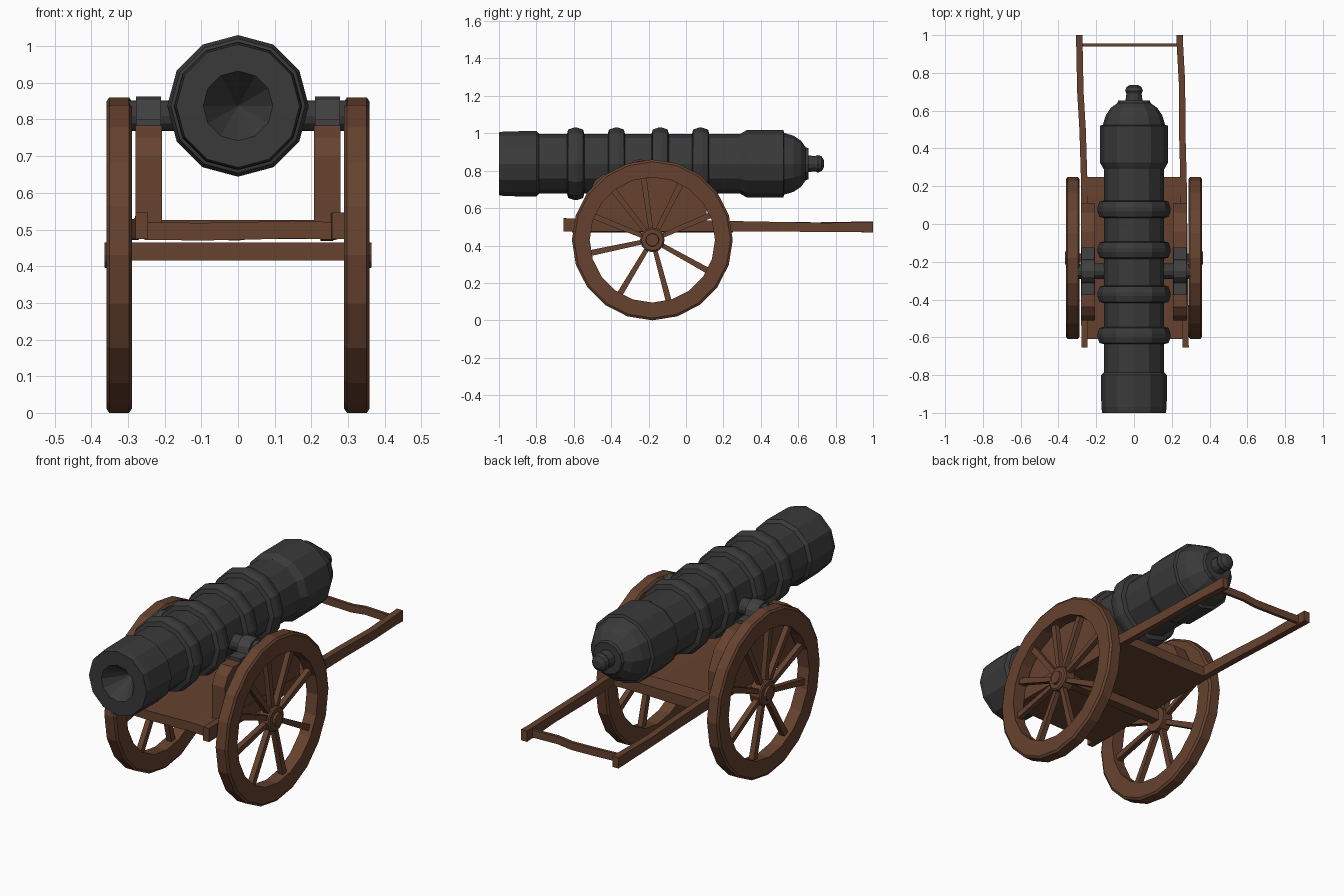
import bpy, bmesh, math
from mathutils import Vector

if "Cube" in bpy.data.objects:
    bpy.data.objects.remove(bpy.data.objects["Cube"])


def material(name, rgb):
    m = bpy.data.materials.new(name)
    m.diffuse_color = (*rgb, 1)
    m.use_nodes = True
    m.node_tree.nodes["Principled BSDF"].inputs["Base Color"].default_value = m.diffuse_color
    return m


IRON = material("dark iron", (0.042, 0.042, 0.042))
FITTING = material("iron fittings", (0.052, 0.052, 0.052))
WOOD = material("brown wood", (0.132, 0.054, 0.028))


def finish(name, bm, mat):
    bmesh.ops.remove_doubles(bm, verts=bm.verts, dist=1e-5)
    bmesh.ops.recalc_face_normals(bm, faces=bm.faces)
    me = bpy.data.meshes.new(name)
    bm.to_mesh(me)
    bm.free()
    ob = bpy.data.objects.new(name, me)
    me.materials.append(mat)
    bpy.context.collection.objects.link(ob)
    return ob


def lathe(name, profile, segs, axis, centre, mat, closed=False):
    """Spin (axial, radius) points around the x or y axis."""
    bm = bmesh.new()
    rings = []
    for a, r in profile:
        ring = []
        for i in range(segs):
            t = 2 * math.pi * i / segs
            u, w = r * math.sin(t), r * math.cos(t)
            p = (a, u, w) if axis == 'x' else (u, a, w)
            ring.append(bm.verts.new(Vector(p) + Vector(centre)))
        rings.append(ring)
    pairs = list(zip(rings, rings[1:]))
    if closed:
        pairs.append((rings[-1], rings[0]))
    for a, b in pairs:
        for i in range(segs):
            j = (i + 1) % segs
            bm.faces.new((a[i], a[j], b[j], b[i]))
    bmesh.ops.dissolve_degenerate(bm, edges=bm.edges, dist=1e-5)
    return finish(name, bm, mat)


def beam(name, stations, mat):
    """Rectangular bar through stations of (centre, half vector, half vector)."""
    bm = bmesh.new()
    rings = []
    for c, u, v in stations:
        c, u, v = Vector(c), Vector(u), Vector(v)
        rings.append([bm.verts.new(c + a * u + b * v)
                      for a, b in ((-1, -1), (1, -1), (1, 1), (-1, 1))])
    for a, b in zip(rings, rings[1:]):
        for i in range(4):
            j = (i + 1) % 4
            bm.faces.new((a[i], a[j], b[j], b[i]))
    bm.faces.new(rings[0])
    bm.faces.new(rings[-1])
    return finish(name, bm, mat)


def slab(name, outline, x0, x1, mat):
    """Extrude a (y, z) outline from x0 to x1."""
    bm = bmesh.new()
    f = bm.faces.new([bm.verts.new((x0, y, z)) for y, z in outline])
    r = bmesh.ops.extrude_face_region(bm, geom=[f])
    vs = [g for g in r['geom'] if isinstance(g, bmesh.types.BMVert)]
    bmesh.ops.translate(bm, verts=vs, vec=(x1 - x0, 0, 0))
    return finish(name, bm, mat)


# barrel: conical bore, muzzle, four raised bands, breech, dome and knob
profile = [(-0.87, 0.0), (-1.0, 0.095), (-1.0, 0.168), (-0.97, 0.173),
           (-0.8, 0.175), (-0.785, 0.16)]
for y in (-0.59, -0.372, -0.138, 0.078):
    profile += [(y - 0.046, 0.16), (y - 0.04, 0.183), (y - 0.01, 0.193),
                (y + 0.01, 0.193), (y + 0.04, 0.183), (y + 0.046, 0.16)]
profile += [(0.29, 0.16), (0.325, 0.18), (0.52, 0.18), (0.525, 0.165),
            (0.575, 0.15), (0.615, 0.123), (0.64, 0.088), (0.655, 0.083),
            (0.655, 0.045), (0.69, 0.04), (0.705, 0.047), (0.725, 0.04),
            (0.737, 0.02), (0.737, 0.0)]
lathe("barrel", profile, 12, 'y', (0, 0, 0.837), IRON)

# trunnion bar through the barrel
TY, TZ = -0.25, 0.81
lathe("trunnion", [(-0.3, 0), (-0.3, 0.042), (0.3, 0.042), (0.3, 0)],
      12, 'x', (0, TY, TZ), IRON)

# wheel axle
beam("axle", [((x, -0.18, 0.44), (0, 0.025, 0), (0, 0, 0.025)) for x in (-0.3, 0.3)], WOOD)

HUB = (-0.18, 0.43)
SPOKES = (331, 285, 239, 192, 158, 128, 98, 63, 23)
for side, s in (("left", -1), ("right", 1)):
    c = (s * 0.324, HUB[0], HUB[1])
    # rim with chamfered outer edges
    lathe(side + "_wheel_rim",
          [(-0.033, 0.335), (-0.035, 0.418), (-0.027, 0.43), (0.027, 0.43),
           (0.035, 0.418), (0.033, 0.335)], 20, 'x', c, WOOD, True)
    # hub with a small axle cap
    lathe(side + "_wheel_hub",
          [(-0.034, 0), (-0.034, 0.066), (0.022, 0.066), (0.028, 0.058),
           (0.028, 0.036), (0.04, 0.034), (0.04, 0)] if s > 0 else
          [(0.034, 0), (0.034, 0.066), (-0.022, 0.066), (-0.028, 0.058),
           (-0.028, 0.036), (-0.04, 0.034), (-0.04, 0)], 12, 'x', c, WOOD)
    # spokes
    for n, deg in enumerate(SPOKES):
        t = math.radians(deg)
        d = Vector((0, math.cos(t), math.sin(t)))
        w = Vector((0, -math.sin(t), math.cos(t)))
        beam(f"{side}_spoke_{n + 1}",
             [(Vector(c) + d * r, w * h, (0.014, 0, 0))
              for r, h in ((0.05, 0.012), (0.345, 0.016))], WOOD)
    # cheek holding the trunnion
    slab(side + "_cheek",
         [(-0.51, 0.5), (-0.51, 0.7), (-0.485, 0.75), (-0.44, 0.783),
          (-0.04, 0.783), (0.06, 0.72), (0.11, 0.62), (0.11, 0.5)],
         s * 0.207, s * 0.28, WOOD)
    # iron strap arched over the trunnion, with flat tabs
    arc = [(TY + 0.062 * math.cos(a), 0.80 + 0.062 * math.sin(a))
           for a in (math.pi * k / 6 for k in range(7))]
    slab(side + "_strap",
         [(TY + 0.125, 0.78), (TY + 0.125, 0.8)] + arc +
         [(TY - 0.125, 0.8), (TY - 0.125, 0.78)], s * 0.21, s * 0.278, FITTING)

# platform boards
beam("platform", [((x, -0.18, z), (0, 0.43, 0), (0, 0, 0.024))
                  for x, z in ((-0.255, 0.496), (-0.1, 0.494), (0.05, 0.497),
                               (0.15, 0.5), (0.265, 0.496))], WOOD)
# crosspiece under the rear edge
beam("rear_crosspiece", [((x, 0.2, 0.5), (0, 0.05, 0), (0, 0, 0.026))
                         for x in (-0.255, 0.26)], WOOD)

# side rails running back as slightly uneven handles
RAILS = {
    "left_rail": [(-0.655, -0.262, 0.51, 0.036), (0.24, -0.264, 0.503, 0.028),
                  (0.5, -0.272, 0.5, 0.026), (0.7, -0.284, 0.5, 0.024),
                  (1.0, -0.29, 0.5, 0.029)],
    "right_rail": [(-0.655, 0.273, 0.51, 0.036), (0.24, 0.262, 0.503, 0.028),
                   (0.5, 0.255, 0.5, 0.026), (0.75, 0.254, 0.497, 0.024),
                   (0.95, 0.243, 0.498, 0.027), (1.0, 0.242, 0.498, 0.029)],
}
for name, pts in RAILS.items():
    beam(name, [((x, y, z), (0.017, 0, 0), (0, 0, h)) for y, x, z, h in pts], WOOD)

# wavy handle bar between the rail ends
beam("handle_bar", [((x, 0.947, z), (0, 0.008, 0), (0, 0, 0.02))
                    for x, z in ((-0.285, 0.5), (-0.15, 0.494), (0.0, 0.49),
                                 (0.08, 0.499), (0.245, 0.494))], WOOD)
